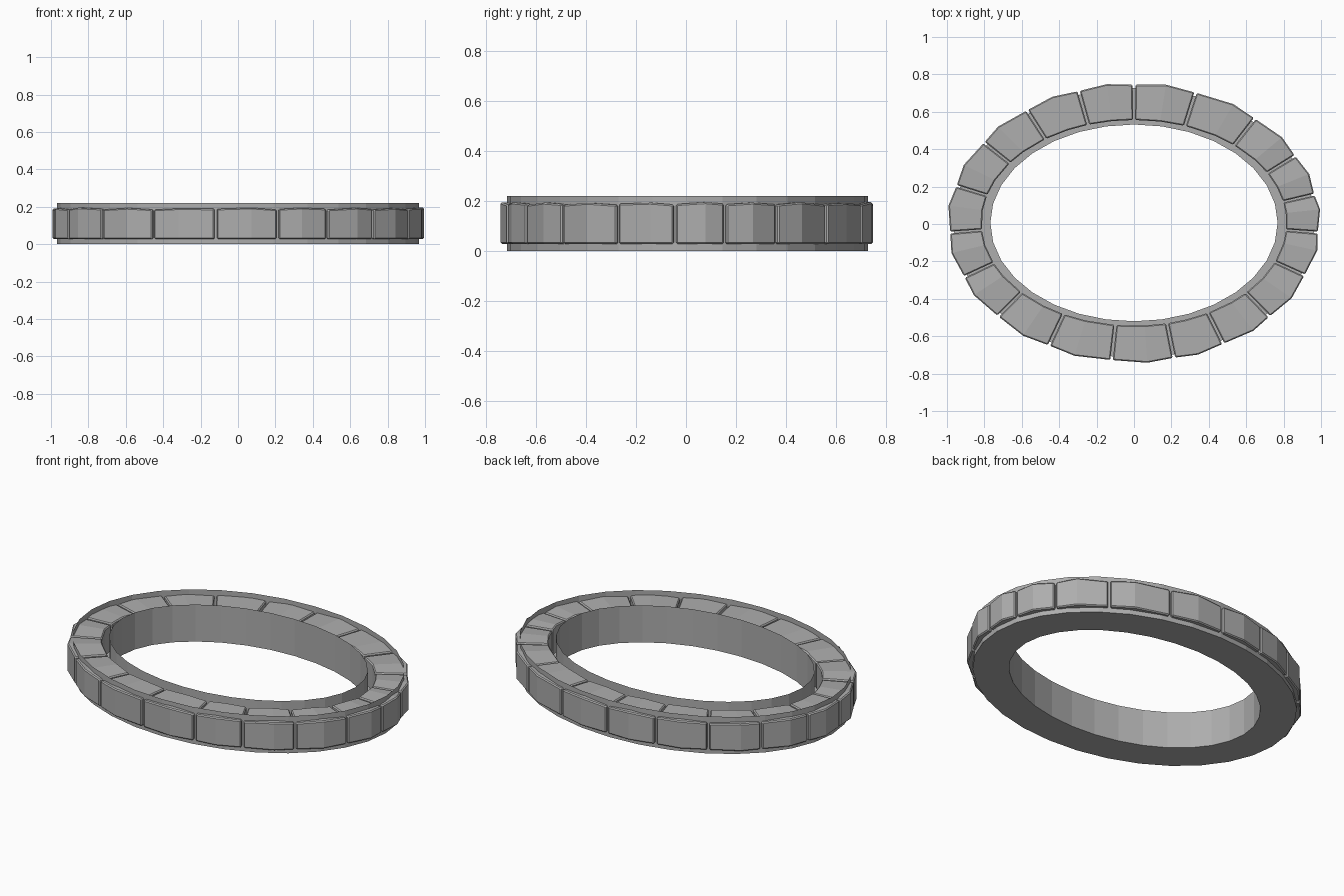
import bpy, bmesh, random
from math import cos, sin, radians, tau

random.seed(4)
if "Cube" in bpy.data.objects:
    bpy.data.objects.remove(bpy.data.objects["Cube"], do_unlink=True)

stone_grey = bpy.data.materials.new("stone grey")
stone_grey.use_nodes = True
GREY = (0.42, 0.42, 0.42, 1)
stone_grey.diffuse_color = GREY
bsdf = next(n for n in stone_grey.node_tree.nodes if n.type == 'BSDF_PRINCIPLED')
bsdf.inputs["Base Color"].default_value = GREY

CENTRE_Y = 0.006


def on_ellipse(rx, ry, t, z):
    return (rx * cos(t), CENTRE_Y + ry * sin(t), z)


def finish(bm, name):
    mesh = bpy.data.meshes.new(name)
    bm.to_mesh(mesh)
    bm.free()
    mesh.materials.append(stone_grey)
    obj = bpy.data.objects.new(name, mesh)
    bpy.context.collection.objects.link(obj)
    return obj


def make_channel():
    """Open oval trough: outer wall, floor and inner wall."""
    bm = bmesh.new()
    profile = [(0.968, 0.722, 0.22), (0.968, 0.722, 0),
               (0.768, 0.526, 0), (0.768, 0.526, 0.22)]
    n = 32
    rings = [[bm.verts.new(on_ellipse(rx, ry, tau * i / n, z)) for i in range(n)]
             for rx, ry, z in profile]
    for upper, lower in zip(rings, rings[1:]):
        for i in range(n):
            j = (i + 1) % n
            bm.faces.new((upper[i], lower[i], lower[j], upper[j]))
    finish(bm, "oval_channel")


def make_stone(start, end, index):
    """Wedge block with a slightly bulging outer face and a ridged top."""
    bm = bmesh.new()
    gap = 0.4
    stations = [(start + gap, 1.005, 0.187),
                ((start + end) / 2 + random.uniform(-2, 2), 1.02, 0.193),
                (end - gap, 1.005, 0.187)]
    sections = []
    for angle, bulge, top in stations:
        t = radians(angle)
        top += random.uniform(-0.003, 0.003)
        rx, ry = 0.98 * bulge, 0.735 * bulge
        sections.append([bm.verts.new(p) for p in (
            on_ellipse(rx, ry, t, 0.028),
            on_ellipse(rx, ry, t, top),
            on_ellipse(0.815, 0.55, t, top),
            on_ellipse(0.815, 0.55, t, 0.028))])
    for a, b in zip(sections, sections[1:]):
        for i in range(4):
            j = (i + 1) % 4
            bm.faces.new((a[i], b[i], b[j], a[j]))
    bm.faces.new(sections[0])
    bm.faces.new(sections[-1][::-1])
    bmesh.ops.recalc_face_normals(bm, faces=bm.faces[:])
    obj = finish(bm, f"ring_stone_{index}")
    bevel = obj.modifiers.new("worn edges", 'BEVEL')
    bevel.width = 0.006
    bevel.segments = 1
    bevel.limit_method = 'ANGLE'
    bevel.angle_limit = radians(50)


make_channel()

# Joints between neighbouring stones, in degrees around the oval
joints = [-176, -157, -137.5, -117.5, -97, -77.5, -61, -42.7, -22.3, -4,
          11.8, 29, 49, 70.5, 90, 107.5, 125.5, 144.5, 164.5, 184]
for k, (a, b) in enumerate(zip(joints, joints[1:]), 1):
    make_stone(a, b, k)
